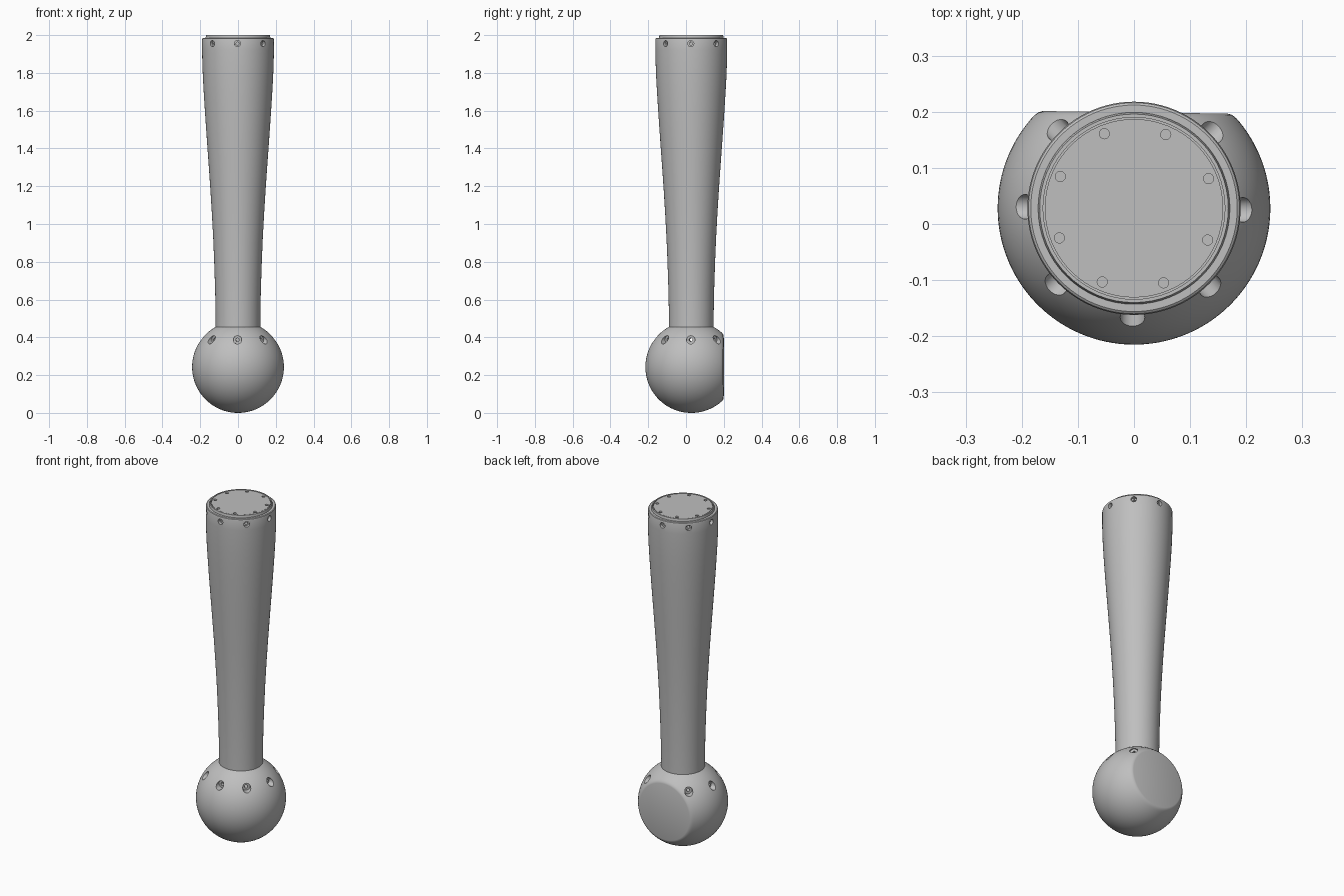
import bpy, bmesh, math
from mathutils import Vector, Matrix

if "Cube" in bpy.data.objects:
    bpy.data.objects.remove(bpy.data.objects["Cube"])

CY = 0.028                  # handle axis offset in y
BALL_Z, BALL_R = 0.243, 0.243
TWIST = math.radians(-0.8)  # the whole fitting is turned very slightly

grey = bpy.data.materials.new("plain grey")
grey.diffuse_color = (0.52, 0.52, 0.52, 1)
grey.use_nodes = True
grey.node_tree.nodes["Principled BSDF"].inputs["Base Color"].default_value = grey.diffuse_color


def make_object(name, bm, mat=True):
    bmesh.ops.remove_doubles(bm, verts=bm.verts, dist=1e-5)
    bmesh.ops.recalc_face_normals(bm, faces=bm.faces)
    me = bpy.data.meshes.new(name)
    bm.to_mesh(me)
    bm.free()
    ob = bpy.data.objects.new(name, me)
    bpy.context.collection.objects.link(ob)
    if mat:
        me.materials.append(grey)
    return ob


def lathe(profile, steps, matrix):
    """Spin (radius, height) points about z, then place with a matrix."""
    bm = bmesh.new()
    vs = [bm.verts.new((r, 0, z)) for r, z in profile]
    es = [bm.edges.new(p) for p in zip(vs, vs[1:])]
    bmesh.ops.spin(bm, geom=vs + es, cent=(0, 0, 0), axis=(0, 0, 1),
                   angle=2 * math.pi, steps=steps, use_merge=True)
    bmesh.ops.remove_doubles(bm, verts=bm.verts, dist=1e-5)
    bmesh.ops.transform(bm, matrix=matrix, verts=bm.verts)
    return bm


def drill(target, profile, matrix):
    """Subtract a lathed drill shape from the target."""
    cutter = make_object("drill_cutter", lathe(profile, 24, matrix), False)
    cutter.hide_render = True
    mod = target.modifiers.new("hole", 'BOOLEAN')
    mod.operation, mod.solver, mod.object = 'DIFFERENCE', 'EXACT', cutter
    bpy.context.view_layer.objects.active = target
    bpy.ops.object.modifier_apply(modifier=mod.name)
    bpy.data.objects.remove(cutter)


def radial(angle, z):
    """Matrix whose local z points outward from the handle axis."""
    return (Matrix.Translation((0, CY, z)) @ Matrix.Rotation(angle, 4, 'Z')
            @ Matrix.Rotation(math.pi / 2, 4, 'Y'))


# ball: spun about y so the back has a flat with a rounded edge
prof = [(0, -BALL_R)]
for i in range(1, 49):
    a = math.radians(-90 + 130 * i / 48)
    prof.append((BALL_R * math.cos(a), BALL_R * math.sin(a)))
prof += [(0.180, 0.163), (0.173, 0.1685), (0.165, 0.171), (0, 0.171)]
place = (Matrix.Translation((0, CY, BALL_Z)) @ Matrix.Rotation(TWIST, 4, 'Z')
         @ Matrix.Rotation(-math.pi / 2, 4, 'X'))
bm = lathe(prof, 96, place)
# flat top where the handle stands
cut = bmesh.ops.bisect_plane(bm, geom=bm.verts[:] + bm.edges[:] + bm.faces[:],
                             plane_co=(0, 0, 0.455), plane_no=(0, 0, 1),
                             clear_outer=True)
bmesh.ops.holes_fill(bm, edges=[e for e in bm.edges if e.is_boundary], sides=0)
ball = make_object("ball_base", bm)

# ring of stepped screw holes round the ball, none through the back flat
bore = [(0, 0.11), (0.009, 0.11), (0.009, 0.172), (0.022, 0.172),
        (0.022, 0.26), (0, 0.26)]
for k in range(8):
    if k != 2:
        drill(ball, bore, radial(k * math.pi / 4 + TWIST, 0.387))
# cross hole from side to side
drill(ball, [(0, -0.15), (0.009, -0.15), (0.009, 0.15), (0, 0.15)],
      radial(TWIST, 0.387))

# tapered handle
axis = Matrix.Translation((0, CY, 0))
handle = make_object("tapered_handle", lathe([
    (0, 0.44), (0.118, 0.44), (0.118, 0.50), (0.121, 0.65), (0.126, 0.80),
    (0.131, 0.92), (0.138, 1.05), (0.146, 1.18), (0.155, 1.31),
    (0.165, 1.45), (0.174, 1.58), (0.181, 1.69), (0.186, 1.78),
    (0.189, 1.86), (0.190, 1.92), (0.190, 1.976), (0.188, 1.983),
    (0.184, 1.986), (0, 1.986)], 96, axis))
for k in range(8):
    drill(handle, [(0, 0.15), (0.008, 0.15), (0.008, 0.172), (0.016, 0.172),
                   (0.016, 0.21), (0, 0.21)],
          radial(k * math.pi / 4 + TWIST, 1.955))

# end cap with a fine groove and eight small holes
cap = make_object("end_cap", lathe([
    (0, 1.975), (0.171, 1.975), (0.171, 1.989), (0.168, 2.0), (0.162, 2.0),
    (0.162, 1.992), (0.159, 1.992), (0.159, 1.999), (0, 1.999)], 64, axis))
for k in range(8):
    a = math.radians(22.5 + 45 * k) + TWIST
    drill(cap, [(0, 1.988), (0.009, 1.988), (0.009, 2.02), (0, 2.02)],
          Matrix.Translation((0.143 * math.cos(a), CY + 0.143 * math.sin(a), 0)))

# smooth shading with crisp edges
bpy.ops.object.select_all(action='DESELECT')
for ob in (ball, handle, cap):
    ob.select_set(True)
bpy.context.view_layer.objects.active = ball
bpy.ops.object.shade_smooth_by_angle(angle=math.radians(30))
